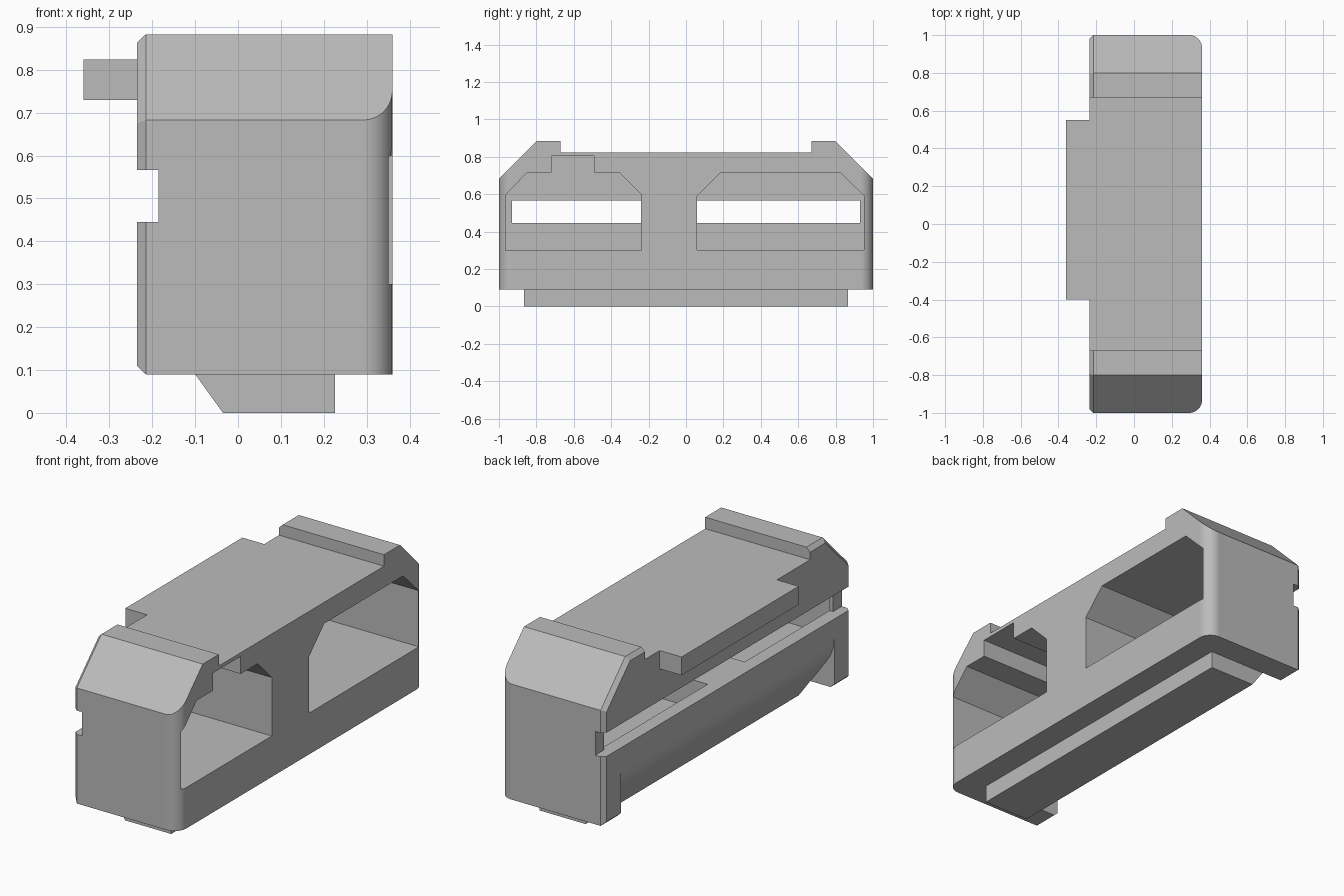
import bpy, bmesh, math

if "Cube" in bpy.data.objects:
    bpy.data.objects.remove(bpy.data.objects["Cube"])

grey = bpy.data.materials.new("plain grey")
grey.use_nodes = True
colour = (0.5, 0.5, 0.5, 1)
grey.diffuse_color = colour
grey.node_tree.nodes["Principled BSDF"].inputs["Base Color"].default_value = colour


def loft(name, rings):
    """Join matching closed rings of points and cap both ends."""
    bm = bmesh.new()
    loops = [[bm.verts.new(p) for p in ring] for ring in rings]
    n = len(loops[0])
    for a, b in zip(loops, loops[1:]):
        for i in range(n):
            j = (i + 1) % n
            bm.faces.new((a[i], a[j], b[j], b[i]))
    bm.faces.new(loops[0])
    bm.faces.new(loops[-1])
    bmesh.ops.recalc_face_normals(bm, faces=bm.faces)
    mesh = bpy.data.meshes.new(name)
    bm.to_mesh(mesh)
    bm.free()
    mesh.materials.append(grey)
    ob = bpy.data.objects.new(name, mesh)
    bpy.context.collection.objects.link(ob)
    return ob


def prism(name, axis, points, low, high):
    """Extrude a flat outline along the x, y or z axis."""
    place = {"x": lambda a, b, t: (t, a, b),
             "y": lambda a, b, t: (a, t, b),
             "z": lambda a, b, t: (a, b, t)}[axis]
    return loft(name, [[place(a, b, t) for a, b in points] for t in (low, high)])


def box(name, x, y, z):
    return prism(name, "z", [(x[0], y[0]), (x[1], y[0]), (x[1], y[1]), (x[0], y[1])], *z)


def combine(target, tool, operation="DIFFERENCE"):
    mod = target.modifiers.new("join", "BOOLEAN")
    mod.operation = operation
    mod.solver = "EXACT"
    mod.object = tool
    bpy.context.view_layer.objects.active = target
    bpy.ops.object.modifier_apply(modifier=mod.name)
    bpy.data.objects.remove(tool)


def outline(x, end, low, shoulder, top_end, top):
    half = [(end, low), (end, shoulder), (top_end, top)]
    return [(x, y, z) for y, z in half] + [(x, -y, z) for y, z in reversed(half)]


# Main block, chamfered around its back edge
body = loft("main_housing", [
    outline(-0.236, 0.98, 0.11, 0.675, 0.792, 0.863),
    outline(-0.215, 1, 0.09, 0.683, 0.8, 0.883),
    outline(0.36, 1, 0.09, 0.683, 0.8, 0.883)])

# Rounded upright corners
R = 0.068
for side in (1, -1):
    arc = [(0.36 - R + R * math.cos(a), 1 - R + R * math.sin(a))
           for a in (math.pi / 2 * i / 10 for i in range(11))]
    corner = arc + [(0.36 - R, 1.1), (0.45, 1.1), (0.45, 1 - R)]
    combine(body, prism("corner_cutter", "z", [(x, side * y) for x, y in corner], -0.1, 1))

# Side tongue and bottom foot
combine(body, box("tongue", (-0.36, -0.15), (-0.4, 0.55), (0.73, 0.85)), "UNION")
combine(body, box("foot", (-0.12, 0.226), (-0.865, 0.865), (0, 0.2)), "UNION")

# Recess between the two top lips
combine(body, box("top_cutter", (-0.5, 0.5), (-0.67, 0.67), (0.824, 1)))

# Sloping underside with a rounded upper edge, between the end posts
start, bend, end = (-0.236, 0.35), (-0.236, 0.278), (-0.19, 0.2147)
curve = []
for i in range(9):
    t = i / 8
    curve.append(tuple((1 - t) ** 2 * s + 2 * t * (1 - t) * b + t * t * e
                       for s, b, e in zip(start, bend, end)))
slope = curve + [(-0.035, 0), (0.037, -0.1), (-0.5, -0.1), (-0.5, 0.35)]
combine(body, prism("slope_cutter", "y", slope, -0.866, 0.866))

# Pockets in the broad face
stepped = [(-0.965, 0.3), (-0.965, 0.595), (-0.85, 0.715), (-0.718, 0.715),
           (-0.718, 0.805), (-0.492, 0.805), (-0.492, 0.715), (-0.355, 0.715),
           (-0.24, 0.6), (-0.24, 0.3)]
plain = [(0.06, 0.302), (0.06, 0.59), (0.185, 0.715), (0.825, 0.715),
         (0.953, 0.59), (0.953, 0.302)]
for shape in (stepped, plain):
    combine(body, prism("pocket_cutter", "x", shape, -0.165, 0.5))

# Long slot along the back, deeper between its ends
combine(body, box("slot_cutter", (-0.5, -0.185), (-1.2, 1.2), (0.445, 0.567)))
combine(body, box("deep_slot_cutter", (-0.45, -0.085), (-0.93, 0.93), (0.445, 0.567)))

# Smooth the rounded parts and keep the edges crisp
bpy.ops.object.select_all(action="DESELECT")
body.select_set(True)
bpy.context.view_layer.objects.active = body
bpy.ops.object.shade_smooth_by_angle(angle=math.radians(25))
weighted = body.modifiers.new("even shading", "WEIGHTED_NORMAL")
weighted.keep_sharp = True
